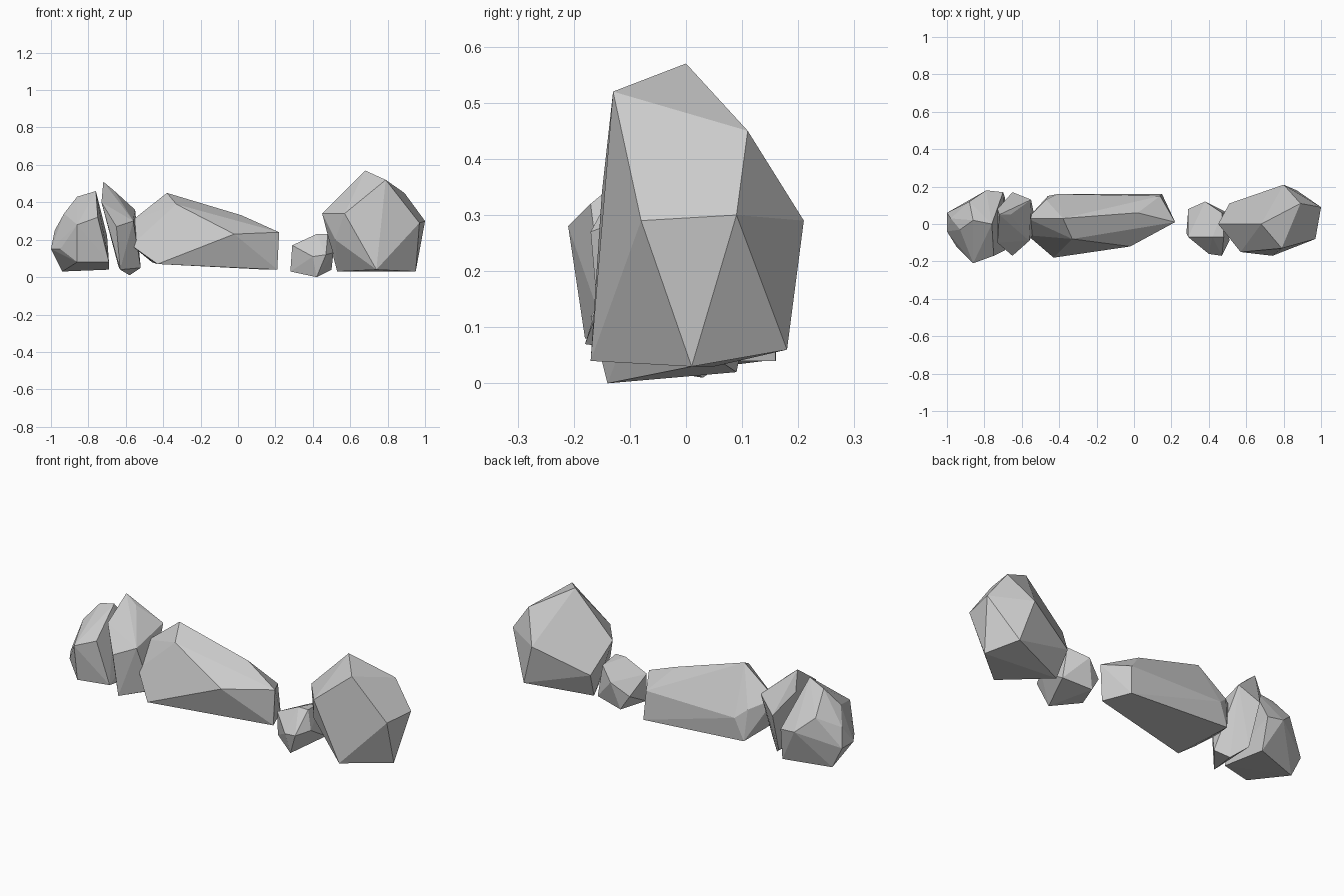
import bpy
import bmesh
import math

default_cube = bpy.data.objects.get("Cube")
if default_cube:
    bpy.data.objects.remove(default_cube, do_unlink=True)


def make_material(name, colour):
    material = bpy.data.materials.new(name)
    material.use_nodes = True
    material.diffuse_color = colour
    shader = next(n for n in material.node_tree.nodes if n.type == "BSDF_PRINCIPLED")
    shader.inputs["Base Color"].default_value = colour
    shader.inputs["Roughness"].default_value = 0.9
    return material


stone_grey = make_material("stone_grey", (0.6, 0.6, 0.6, 1))


def make_rock(name, corners):
    """Wrap a faceted stone tightly around its corner points."""
    mesh = bpy.data.meshes.new(name)
    bm = bmesh.new()
    for corner in corners:
        bm.verts.new(corner)
    bmesh.ops.convex_hull(bm, input=list(bm.verts))

    # Drop any corner that ended up inside the stone
    loose = [v for v in bm.verts if not v.link_faces]
    bmesh.ops.delete(bm, geom=loose, context="VERTS")

    # Merge nearly flat triangles into larger facets
    bmesh.ops.dissolve_limit(bm, angle_limit=math.radians(3),
                             verts=list(bm.verts), edges=list(bm.edges))
    bmesh.ops.recalc_face_normals(bm, faces=list(bm.faces))
    bm.to_mesh(mesh)
    bm.free()

    mesh.materials.append(stone_grey)
    rock = bpy.data.objects.new(name, mesh)
    bpy.context.collection.objects.link(rock)
    return rock


# Tall boulder at the left end of the row
make_rock("tall_boulder", [
    (.68, 0, .57), (.79, -.13, .52), (.89, .11, .45), (1, .09, .3),
    (.97, -.08, .29), (.8, .21, .29), (.95, .01, .03), (.74, -.17, .04),
    (.57, -.15, .34), (.45, 0, .34), (.51, .11, .17), (.87, .18, .06),
    (.53, .05, .03), (.52, -.08, .2),
])

# Little stone leaning against the boulder
make_rock("small_stone", [
    (.28, -.05, .03), (.29, -.07, .17), (.29, .08, .1), (.38, .12, .17),
    (.47, .06, .22), (.42, -.07, .23), (.48, -.07, .23), (.51, -.09, .13),
    (.47, -.17, .12), (.4, -.16, .11), (.42, -.14, 0), (.5, .06, .04),
    (.34, .09, .02),
])

# Long tapering slab in the middle
make_rock("long_slab", [
    (-.38, .03, .45), (.02, .06, .33), (.22, .01, .24), (.21, .01, .04),
    (-.43, -.18, .07), (-.02, -.12, .23), (-.57, .03, .3), (-.57, -.06, .17),
    (-.47, .13, .25), (-.41, .16, .2), (.14, .15, .2), (.15, .16, .04),
    (-.46, .15, .08), (-.48, -.12, .1), (-.33, -.08, .39),
])

# Thin upright shard
make_rock("upright_shard", [
    (-.72, .05, .51), (-.66, .05, .46), (-.55, .13, .36), (-.56, -.09, .3),
    (-.65, -.17, .27), (-.73, -.1, .4), (-.73, .08, .4), (-.65, .17, .28),
    (-.52, -.02, .05), (-.58, .03, .01), (-.63, -.15, .04), (-.64, .1, .06),
])

# Rounded boulder at the right end
make_rock("rounded_boulder", [
    (-.76, 0, .46), (-.86, .02, .43), (-.93, -.03, .34), (-.98, .03, .25),
    (-1, -.04, .15), (-1, .06, .15), (-.94, .06, .03), (-.86, -.21, .28),
    (-.86, -.18, .08), (-.75, -.17, .32), (-.69, -.14, .08), (-.69, .14, .04),
    (-.7, .17, .22), (-.79, .18, .23), (-.88, .12, .31), (-.95, -.12, .15),
    (-.75, .05, .39),
])
